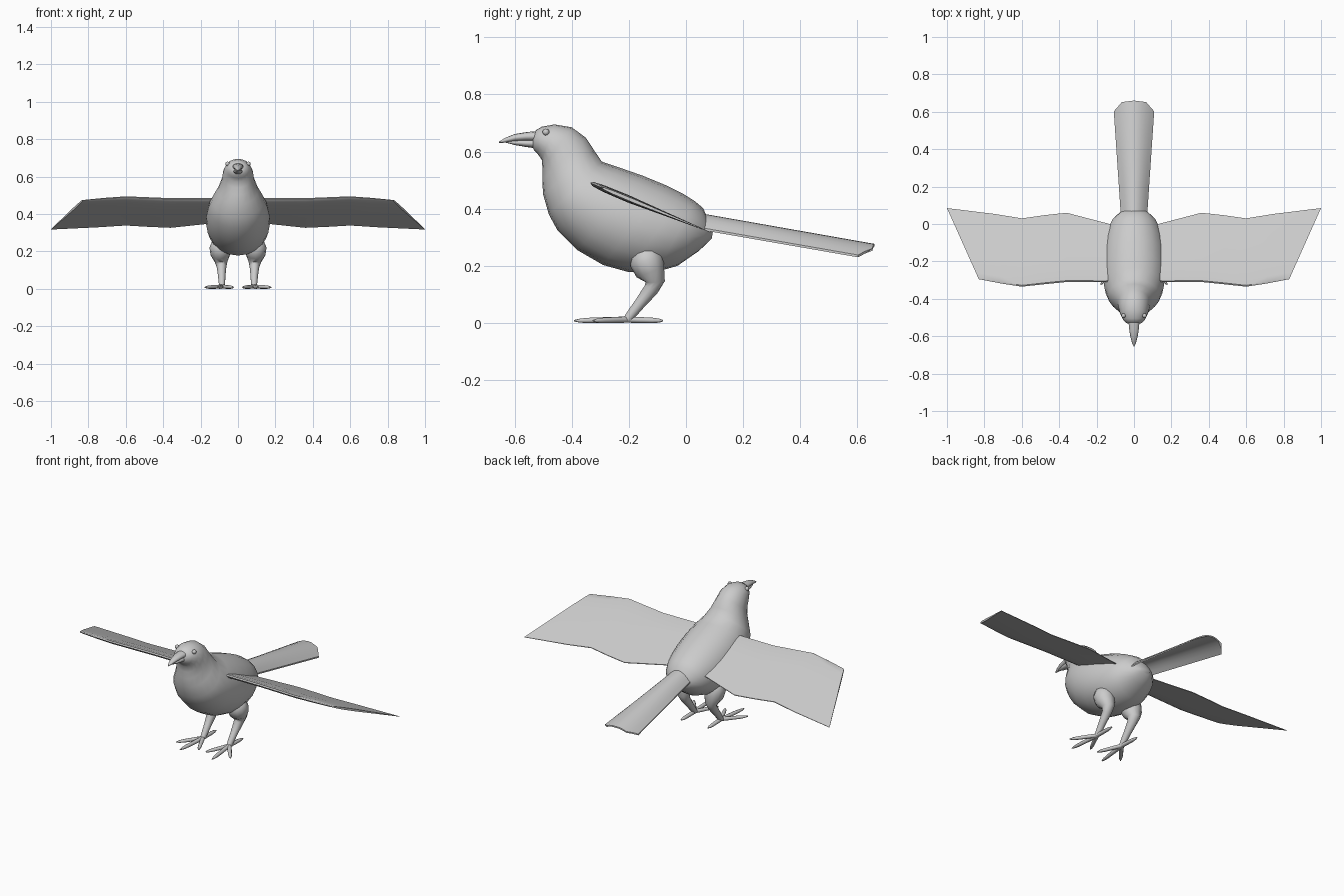
import bpy, bmesh, math
from mathutils import Vector

if "Cube" in bpy.data.objects:
    bpy.data.objects.remove(bpy.data.objects["Cube"])

grey = bpy.data.materials.new("plain grey")
grey.diffuse_color = (0.6, 0.6, 0.6, 1)
grey.use_nodes = True
grey.node_tree.nodes["Principled BSDF"].inputs["Base Color"].default_value = grey.diffuse_color


def loft(name, rings, angle=40, mirror=False):
    """Skin a closed, capped surface through equal-sized rings of points."""
    bm = bmesh.new()
    rows = [[bm.verts.new(p) for p in r] for r in rings]
    n = len(rows[0])
    for a, b in zip(rows, rows[1:]):
        for i in range(n):
            j = (i + 1) % n
            bm.faces.new((a[i], a[j], b[j], b[i]))
    bm.faces.new(rows[0])
    bm.faces.new(rows[-1])
    bmesh.ops.recalc_face_normals(bm, faces=bm.faces)
    me = bpy.data.meshes.new(name)
    bm.to_mesh(me)
    bm.free()
    ob = bpy.data.objects.new(name, me)
    bpy.context.collection.objects.link(ob)
    me.materials.append(grey)
    if mirror:
        ob.modifiers.new("mirror", 'MIRROR').use_mirror_merge = False
    bpy.ops.object.select_all(action='DESELECT')
    ob.select_set(True)
    bpy.context.view_layer.objects.active = ob
    bpy.ops.object.shade_smooth_by_angle(angle=math.radians(angle))
    return ob


def span_ring(top, bottom, half_width, n=20):
    """Ellipse across the body between a top and a bottom (y, z) point."""
    t, b = Vector((0, *top)), Vector((0, *bottom))
    c, h = (t + b) / 2, (t - b) / 2
    return [c + h * math.cos(a) + Vector((half_width * math.sin(a), 0, 0))
            for a in (2 * math.pi * i / n for i in range(n))]


def tube(name, path, n=10, squash=1.0):
    """Mirrored limb through (x, y, z, radius) stations."""
    pts = [Vector(p[:3]) for p in path]
    rings = []
    for i, p in enumerate(pts):
        d = (pts[min(i + 1, len(pts) - 1)] - pts[max(i - 1, 0)]).normalized()
        ref = Vector((1, 0, 0)) if abs(d.x) < 0.8 else Vector((0, 0, 1))
        u = d.cross(ref).normalized()
        v = d.cross(u)
        r = path[i][3]
        rings.append([p + u * r * squash * math.cos(a) + v * r * math.sin(a)
                      for a in (2 * math.pi * k / n for k in range(n))])
    return loft(name, rings, 60, True)


# Head and body: top point, bottom point, half width
body = [((-.534, .655), (-.538, .618), .022), ((-.525, .675), (-.532, .605), .043),
        ((-.505, .687), (-.518, .59), .058), ((-.46, .695), (-.505, .572), .073),
        ((-.40, .685), (-.502, .54), .082), ((-.35, .648), (-.503, .50), .088),
        ((-.32, .602), (-.50, .45), .108), ((-.295, .565), (-.48, .38), .138),
        ((-.23, .543), (-.45, .325), .158), ((-.15, .515), (-.38, .255), .17),
        ((-.07, .482), (-.29, .203), .17), ((-.01, .452), (-.20, .178), .16),
        ((.03, .427), (-.10, .18), .142), ((.06, .402), (-.03, .20), .118),
        ((.078, .36), (.045, .252), .075), ((.095, .325), (.09, .295), .035)]
loft("body", [span_ring(*s) for s in body], 50)

# Beak: hooked upper half over a shorter lower half
loft("upper_beak", [span_ring(*s, n=12) for s in (
    ((-.515, .672), (-.52, .635), .03), ((-.56, .668), (-.56, .637), .026),
    ((-.60, .661), (-.60, .636), .02), ((-.635, .647), (-.635, .631), .011),
    ((-.655, .634), (-.655, .63), .002))], 50)
loft("lower_beak", [span_ring(*s, n=12) for s in (
    ((-.515, .645), (-.515, .61), .026), ((-.56, .642), (-.56, .616), .021),
    ((-.60, .639), (-.60, .623), .014), ((-.63, .636), (-.63, .631), .003))], 50)

# Eyes
bpy.ops.mesh.primitive_uv_sphere_add(segments=12, ring_count=8, radius=.012,
                                     location=(.056, -.49, .668))
eye = bpy.context.object
eye.name = "eyes"
bpy.ops.object.transform_apply(location=True)
eye.data.materials.append(grey)
eye.modifiers.new("mirror", 'MIRROR')
bpy.ops.object.shade_smooth()


# Wings: flat plane sloping back, thick rounded front, thin rear edge
def wing_ring(x0, y0, x1, y1, thick):
    section = [(0, 0), (.02, .5), (.1, .75), (.3, .8), (.6, .5), (1, .12),
               (1, -.12), (.6, -.55), (.3, -.9), (.1, -.8), (.02, -.5)]
    ring = []
    for t, h in section:
        y = y0 + (y1 - y0) * t
        ring.append((x0 + (x1 - x0) * t, y, .49 - .41 * (y + .335) + h * thick))
    return ring


stations = [(.06, -.30, .06, -.02, .016), (.15, -.31, .13, .0, .016),
            (.36, -.31, .36, .06, .016), (.48, -.322, .48, .047, .016),
            (.60, -.335, .60, .03, .015), (.71, -.318, .74, .053, .013),
            (.83, -.295, 1.0, .085, .008)]
loft("wings", [wing_ring(*s) for s in stations], 40, True)


# Tail: thin arched sheet with a clipped tip
def tail_ring(s):
    ring = []
    for side in (1, -1):
        for i in range(11):
            u = side * (i / 5 - 1)
            w = .07 + .038 * s
            end = .66 - .008 * min(1, abs(u) / .6) - .05 * max(0, abs(u) - .6) / .4
            y = .04 + (end - .04) * s
            z = .386 - .176 * (y - .04) - (.05 - .001 * s) * u * u
            ring.append((u * w, y, z - (0 if side > 0 else .008)))
    return ring


loft("tail", [tail_ring(s) for s in (0, .25, .5, .75, 1)], 40)

# Legs: plump thigh tapering into a slim shank
tube("legs", [(.085, -.15, .268, .02), (.088, -.145, .25, .05), (.093, -.137, .215, .06),
              (.094, -.125, .18, .052), (.09, -.108, .145, .034), (.088, -.122, .118, .026),
              (.087, -.16, .07, .02), (.086, -.19, .032, .017), (.086, -.205, .012, .015)], 12)

# Toes: three forward and one back, each ending in a pointed claw
for name, tx, ty in (("middle_toe", .105, -.392), ("outer_toe", .178, -.325),
                     ("inner_toe", .024, -.335), ("back_toe", .088, -.08)):
    a, b = Vector((.086, -.205, .012)), Vector((tx, ty, .008))
    tube(name, [(*a.lerp(b, t), r) for t, r in
                ((0, .012), (.35, .0115), (.7, .0105), (.88, .008), (1, .003))], 8, .9)
